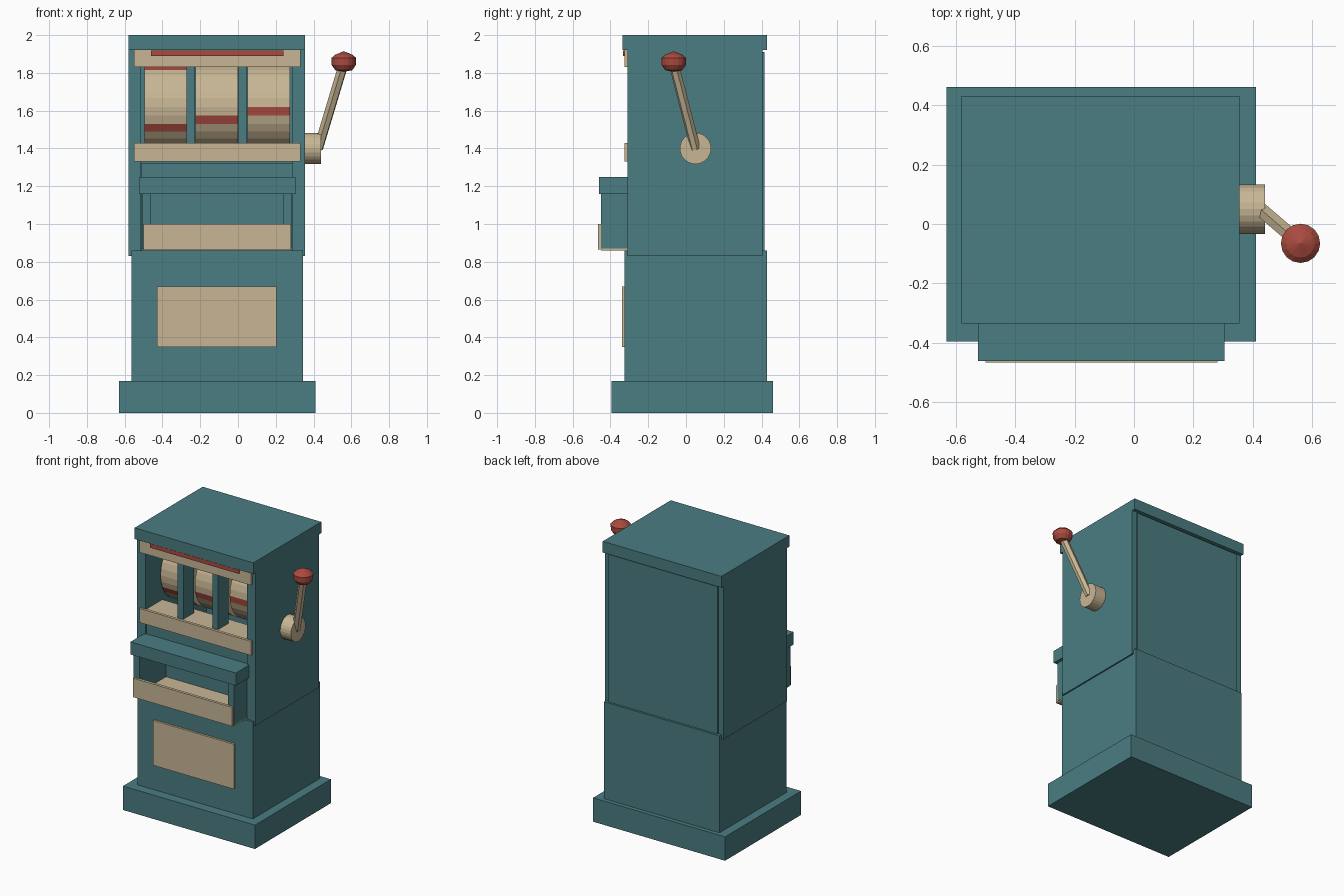
import bpy, bmesh, math
from mathutils import Vector, Matrix

if "Cube" in bpy.data.objects:
    bpy.data.objects.remove(bpy.data.objects["Cube"])


def material(name, rgb):
    m = bpy.data.materials.new(name)
    m.diffuse_color = (*rgb, 1)
    m.use_nodes = True
    m.node_tree.nodes["Principled BSDF"].inputs["Base Color"].default_value = m.diffuse_color
    return m


TEAL = material("teal", (0.07, 0.205, 0.223))
CREAM = material("cream", (0.58, 0.47, 0.30))
RED = material("red", (0.40, 0.07, 0.05))


def finish(bm, name, *mats):
    bmesh.ops.recalc_face_normals(bm, faces=bm.faces)
    me = bpy.data.meshes.new(name)
    bm.to_mesh(me)
    bm.free()
    for m in mats:
        me.materials.append(m)
    ob = bpy.data.objects.new(name, me)
    bpy.context.collection.objects.link(ob)
    return ob


def box(name, x, y, z, mat):
    bm = bmesh.new()
    bmesh.ops.create_cube(bm, size=1)
    lo, hi = Vector((x[0], y[0], z[0])), Vector((x[1], y[1], z[1]))
    for v in bm.verts:
        v.co = (lo + hi) / 2 + v.co * (hi - lo)
    return finish(bm, name, mat)


def rod(name, a, b, r, sides, *mats, band=None):
    """Cylinder from a to b; band marks every eighth side face in the second material."""
    a, b = Vector(a), Vector(b)
    d = b - a
    bm = bmesh.new()
    bmesh.ops.create_cone(bm, cap_ends=True, segments=sides, radius1=r, radius2=r, depth=d.length)
    rot = Matrix.Rotation(math.pi / 2, 4, 'Y') if d.y == d.z == 0 else d.to_track_quat('Z', 'Y').to_matrix().to_4x4()
    bm.transform(Matrix.Translation((a + b) / 2) @ rot)
    if band is not None:
        for f in bm.faces:
            if len(f.verts) == 4:
                c = f.calc_center_median() - a
                k = math.floor(math.atan2(c.z, -c.y) / (2 * math.pi / sides))
                f.material_index = int((k - band) % 8 == 0)
    return finish(bm, name, *mats)


def lathe(name, centre, profile, sides, mat):
    bm = bmesh.new()
    vs = [bm.verts.new((r, 0, z)) for r, z in profile]
    es = [bm.edges.new(p) for p in zip(vs, vs[1:])]
    bmesh.ops.spin(bm, geom=vs + es, cent=(0, 0, 0), axis=(0, 0, 1), angle=2 * math.pi, steps=sides)
    bmesh.ops.remove_doubles(bm, verts=bm.verts, dist=1e-4)
    bm.transform(Matrix.Translation(centre))
    return finish(bm, name, mat)


# Base and lower cabinet
box("plinth", (-.63, .41), (-.395, .46), (0, .17), TEAL)
box("lower_cabinet", (-.565, .345), (-.325, .43), (.17, .86), TEAL)
box("belly_panel", (-.43, .205), (-.34, -.32), (.35, .67), CREAM)

# Upper cabinet shell
CX = -.1125  # centre line of the cabinet
for side, s in (("left", -1), ("right", 1)):
    outer, inner = CX + s * .4675, CX + s * .40
    box(side + "_wall", sorted((outer, inner)), (-.31, .405), (.83, 1.925), TEAL)
    box(side + "_tray_cheek", sorted((CX + s * .395, CX + s * .35)), (-.45, -.13), (.87, 1.165), TEAL)
box("back_panel", (-.54, .32), (.375, .415), (.85, 1.91), TEAL)
box("roof", (-.58, .355), (-.335, .43), (1.92, 2), TEAL)
box("front_panel", (-.512, .288), (-.30, -.13), (1.16, 1.322), TEAL)
box("lintel", (-.512, .288), (-.31, -.15), (1.84, 1.925), TEAL)

# Reel window
box("window_sill", (-.512, .288), (-.31, -.12), (1.335, 1.425), CREAM)
box("lower_bezel", (-.55, .33), (-.325, -.305), (1.33, 1.43), CREAM)
box("upper_bezel", (-.55, .33), (-.325, -.305), (1.83, 1.922), CREAM)
box("marquee_strip", (-.46, .24), (-.333, -.32), (1.89, 1.918), RED)
for i, x in enumerate((-.25, .024)):
    box(f"window_divider_{i + 1}", (x - .022, x + .022), (-.29, -.17), (1.42, 1.845), TEAL)
for i, (x0, x1) in enumerate(((-.495, -.27), (-.225, 0), (.05, .275))):
    rod(f"reel_{i + 1}", (x0, .07, 1.62), (x1, .07, 1.62), .235, 32, CREAM, RED, band=i - 3)

# Payout tray
box("tray_hood", (-.525, .305), (-.46, -.29), (1.16, 1.25), TEAL)
box("tray_floor", (-.50, .28), (-.45, -.13), (.86, .90), CREAM)
box("tray_lip", (-.50, .28), (-.465, -.445), (.865, 1.0), CREAM)
box("tray_back", (-.512, .288), (-.15, -.12), (.85, 1.17), TEAL)

# Pull lever
rod("lever_hub", (.35, .05, 1.40), (.44, .05, 1.40), .083, 24, CREAM)
rod("lever_arm", (.425, .05, 1.40), (.557, -.063, 1.84), .027, 6, CREAM)
lathe("lever_knob", (.56, -.065, 1.86),
      [(0, .055), (.048, .035), (.066, .018), (.064, -.018), (.045, -.046), (0, -.055)], 16, RED)
